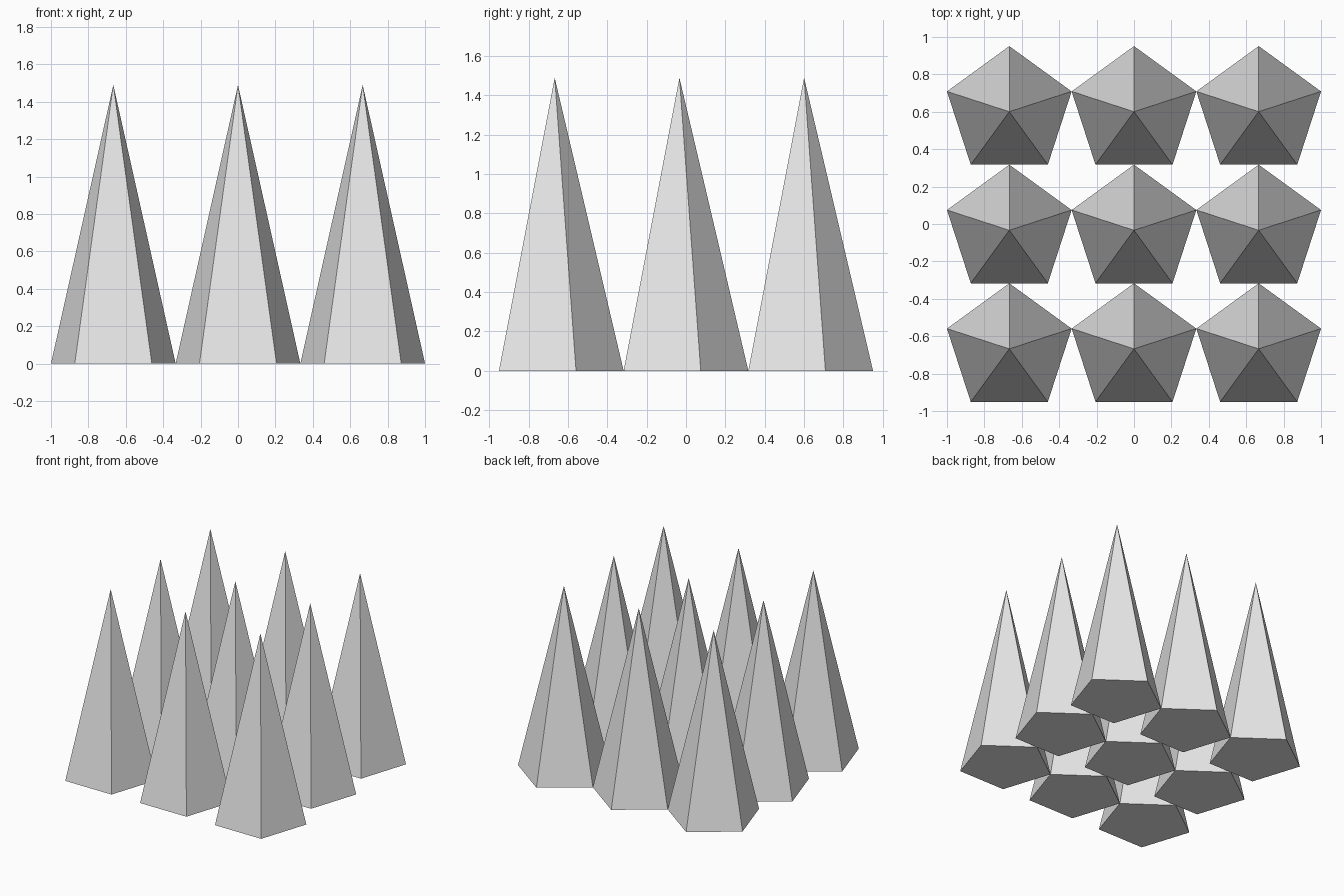
import bpy
import math

cube = bpy.data.objects.get("Cube")
if cube:
    bpy.data.objects.remove(cube, do_unlink=True)

SIDES = 5
HEIGHT = 1.49
SPACING_X = 2 / 3
RADIUS = SPACING_X / (2 * math.sin(math.radians(72)))
INNER = RADIUS * math.cos(math.pi / SIDES)   # centre to flat front side
SPACING_Y = RADIUS + INNER
OFFSET_Y = (INNER - RADIUS) / 2              # centres the whole grid in depth

# Plain grey
grey = bpy.data.materials.new("light_grey")
grey.use_nodes = True
colour = (0.8, 0.8, 0.8, 1)
grey.diffuse_color = colour
grey.node_tree.nodes["Principled BSDF"].inputs["Base Color"].default_value = colour


def add_spike(name, x, y):
    """Five-sided flat-shaded pyramid with one corner pointing back."""
    bpy.ops.mesh.primitive_cone_add(
        vertices=SIDES, radius1=RADIUS, radius2=0, depth=HEIGHT,
        end_fill_type='NGON', location=(x, y, HEIGHT / 2))
    spike = bpy.context.object
    spike.name = name
    spike.data.name = name
    spike.data.materials.append(grey)


# Grid of touching spikes
for row, row_name in zip((-1, 0, 1), ("front", "middle", "back")):
    for col, col_name in zip((-1, 0, 1), ("right", "centre", "left")):
        add_spike(f"spike_{row_name}_{col_name}",
                  col * SPACING_X, row * SPACING_Y + OFFSET_Y)
